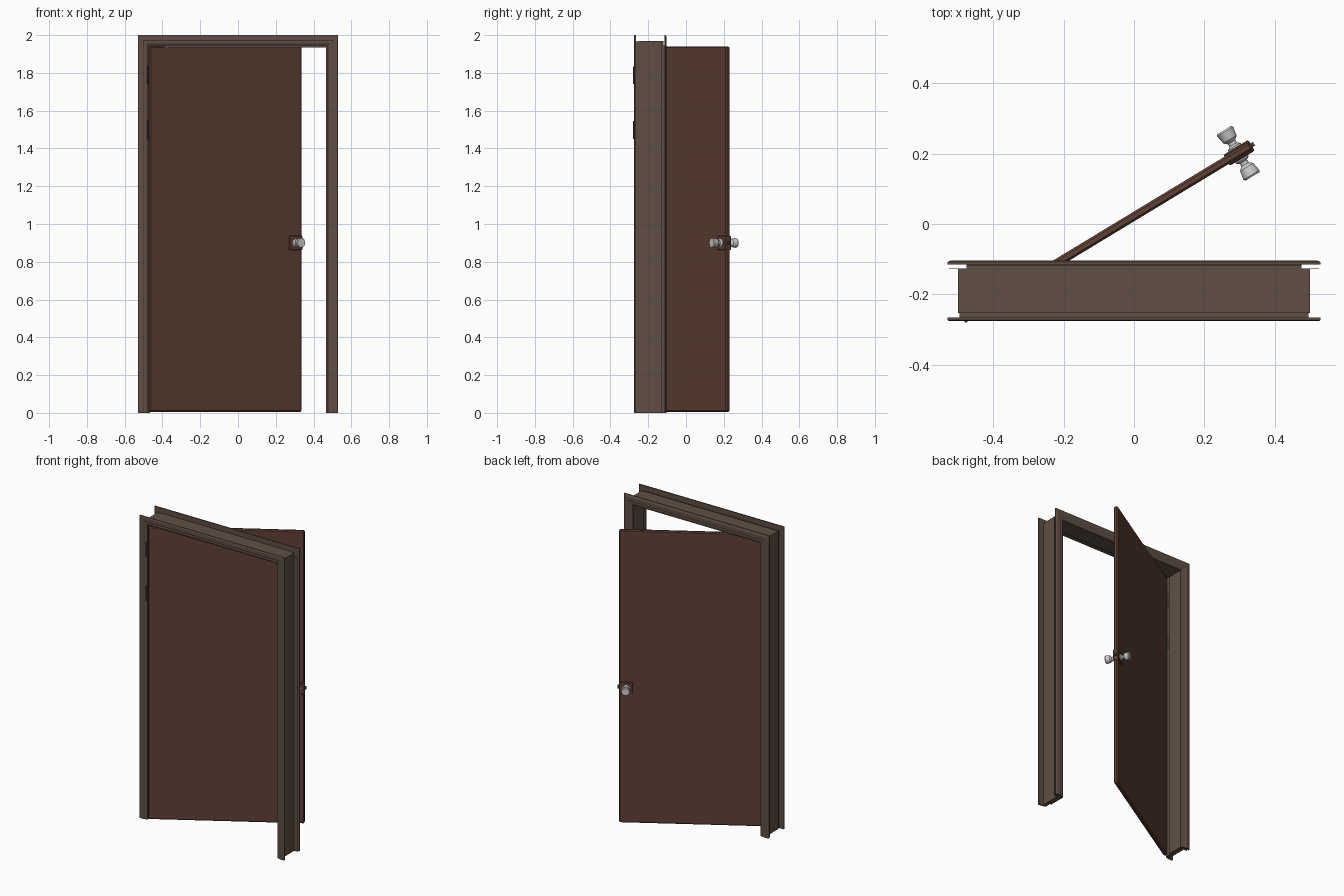
import bpy, bmesh, math
from mathutils import Matrix, Vector

if "Cube" in bpy.data.objects:
    bpy.data.objects.remove(bpy.data.objects["Cube"])


def material(name, rgb):
    m = bpy.data.materials.new(name)
    m.diffuse_color = (*rgb, 1)
    m.use_nodes = True
    m.node_tree.nodes["Principled BSDF"].inputs["Base Color"].default_value = m.diffuse_color
    return m


FRAME = material("frame_brown", (0.115, 0.078, 0.058))
DOOR = material("door_brown", (0.115, 0.053, 0.035))
DARK = material("dark_metal", (0.06, 0.05, 0.045))

# Door pivot: everything hung on the leaf is placed in this space
HINGE = Matrix.Translation((-0.478, -0.268, 0)) @ Matrix.Rotation(math.radians(31.2), 4, 'Z')


def finish(bm, name, mat=None, space=Matrix()):
    bmesh.ops.recalc_face_normals(bm, faces=bm.faces[:])
    me = bpy.data.meshes.new(name)
    bm.to_mesh(me)
    bm.free()
    ob = bpy.data.objects.new(name, me)
    bpy.context.collection.objects.link(ob)
    ob.matrix_world = space
    if mat:
        me.materials.append(mat)
    return ob


def box(name, lo, hi, mat, space=Matrix(), bevel=0):
    lo, hi = Vector(lo), Vector(hi)
    bm = bmesh.new()
    bmesh.ops.create_cube(bm, size=1)
    bmesh.ops.scale(bm, vec=hi - lo, verts=bm.verts)
    bmesh.ops.translate(bm, vec=(lo + hi) / 2, verts=bm.verts)
    if bevel:
        bmesh.ops.bevel(bm, geom=bm.edges[:], offset=bevel, segments=1, affect='EDGES')
    return finish(bm, name, mat, space)


def surround(name, profile):
    """Sweep a (distance in from outer edge, y) profile up, across and down."""
    bm = bmesh.new()
    rings = []
    for side, top in ((1, 0), (1, 1), (-1, 1), (-1, 0)):
        rings.append([bm.verts.new((side * (0.53 - u), y, (2 - u) * top)) for u, y in profile])
    n = len(profile)
    for a, b in zip(rings, rings[1:]):
        for i in range(n):
            j = (i + 1) % n
            bm.faces.new((a[i], a[j], b[j], b[i]))
    bm.faces.new(rings[0])
    bm.faces.new(rings[-1])
    return finish(bm, name, FRAME)


def lathe(name, profile, space, mat=None, steps=24):
    """Revolve a (radius, height) profile about local z."""
    bm = bmesh.new()
    vs = [bm.verts.new((r, 0, h)) for r, h in profile]
    es = [bm.edges.new(p) for p in zip(vs, vs[1:])]
    bmesh.ops.spin(bm, geom=vs + es, cent=(0, 0, 0), axis=(0, 0, 1),
                   angle=2 * math.pi, steps=steps)
    bmesh.ops.remove_doubles(bm, verts=bm.verts, dist=1e-5)
    ob = finish(bm, name, mat, space)
    bpy.ops.object.select_all(action='DESELECT')
    bpy.context.view_layer.objects.active = ob
    ob.select_set(True)
    bpy.ops.object.shade_smooth_by_angle(angle=math.radians(35))
    return ob


# Jamb lining with a stepped inner face
surround("jamb", [(0.035, -0.266), (0.035, -0.252), (0.03, -0.252), (0.03, -0.127),
                  (0.055, -0.127), (0.055, -0.114), (0.065, -0.114), (0.065, -0.225),
                  (0.055, -0.225), (0.055, -0.266)])

# Moulded trim on both faces of the wall
surround("front_trim", [(0, -0.265), (0, -0.272), (0.006, -0.276), (0.026, -0.276),
                        (0.032, -0.272), (0.042, -0.272), (0.05, -0.269), (0.055, -0.265)])
surround("back_trim", [(0, -0.115), (0, -0.108), (0.012, -0.103), (0.034, -0.103),
                       (0.04, -0.106), (0.05, -0.106), (0.06, -0.109), (0.065, -0.115)])

# Thin lips behind the back trim
for s, tag in ((1, "right"), (-1, "left")):
    xs = sorted((s * 0.5, s * 0.525))
    box("lip_" + tag, (xs[0], -0.128, 0), (xs[1], -0.126, 1.945), FRAME)
box("lip_top", (-0.475, -0.127, 1.94), (0.475, -0.118, 1.968), FRAME)

# Door leaf
box("door_leaf", (0.008, -0.012, 0.006), (0.947, 0.012, 1.94), DOOR, HINGE, 0.006)

# Hinges: barrel and leaf plate
for i, z in enumerate((1.45, 1.74)):
    lathe(f"hinge_barrel_{i}", [(0, 0), (0.005, 0), (0.005, 0.095), (0, 0.095)],
          Matrix.Translation((-0.477, -0.275, z)), DARK, 12)
    box(f"hinge_plate_{i}", (-0.478, -0.272, z), (-0.4735, -0.235, z + 0.095), DARK)

# Lock: wrap-around plate, latch bolt and a knob on each face
box("lock_plate", (0.866, -0.018, 0.862), (0.949, 0.018, 0.938), DOOR, HINGE, 0.004)
box("latch_bolt", (0.945, -0.006, 0.89), (0.957, 0.006, 0.91), DARK, HINGE)
KNOB = [(0, 0.015), (0.021, 0.015), (0.021, 0.022), (0.012, 0.028), (0.012, 0.037),
        (0.018, 0.042), (0.022, 0.046), (0.0265, 0.072), (0.0235, 0.077), (0, 0.077)]
for tag, turn in (("front", 90), ("back", -90)):
    lathe("knob_" + tag, KNOB,
          HINGE @ Matrix.Translation((0.905, 0, 0.9)) @ Matrix.Rotation(math.radians(turn), 4, 'X'))
